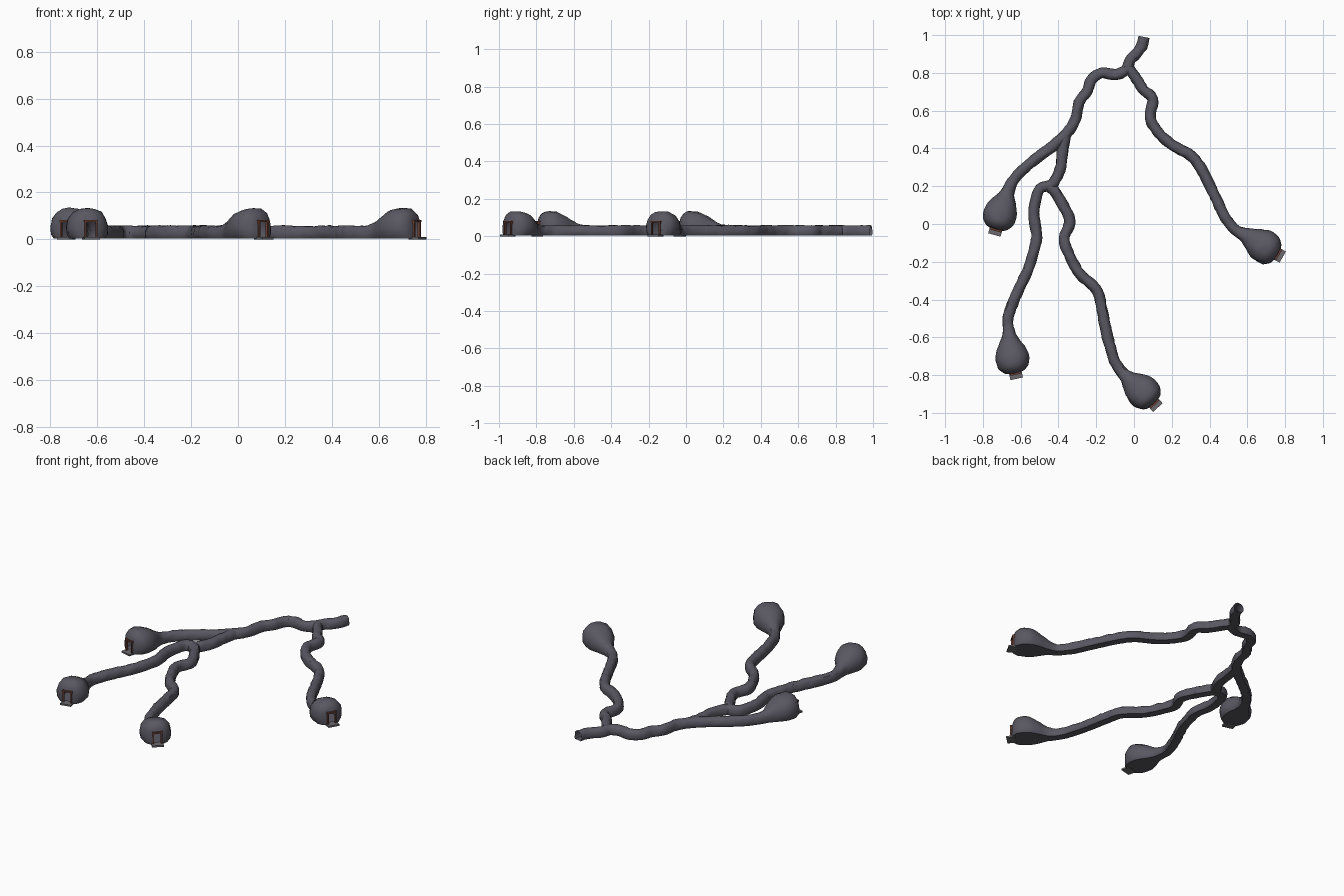
import bpy, bmesh, math
from mathutils import Vector, Matrix, noise

if "Cube" in bpy.data.objects:
    bpy.data.objects.remove(bpy.data.objects["Cube"])


def material(name, rgb):
    m = bpy.data.materials.new(name)
    m.diffuse_color = (*rgb, 1)
    m.use_nodes = True
    m.node_tree.nodes["Principled BSDF"].inputs["Base Color"].default_value = m.diffuse_color
    return m


ROCK = material("dark_rock", (0.10, 0.095, 0.12))
STONE = material("step_stone", (0.15, 0.14, 0.15))
WOOD = material("red_wood", (0.16, 0.055, 0.035))

# Arched cross-section with a flat floor (half width 1, height 1)
HALF = [(0.82, 0), (0.97, 0.14), (1.0, 0.4), (0.91, 0.66), (0.68, 0.87), (0.35, 0.98)]
SECTION = HALF + [(0, 1)] + [(-x, z) for x, z in reversed(HALF)] + [(0, 0)]

# Chamber profile: distance from chamber centre, half width, height
CHAMBER = [(-0.17, 0.029, 0.055), (-0.13, 0.035, 0.064), (-0.095, 0.05, 0.085),
           (-0.06, 0.073, 0.108), (-0.025, 0.087, 0.124), (0.01, 0.09, 0.131),
           (0.04, 0.083, 0.130), (0.062, 0.068, 0.118), (0.075, 0.050, 0.100),
           (0.082, 0.028, 0.075)]


def spline(points, step=0.016):
    """Catmull-Rom path resampled at an even step."""
    p = [Vector(q) for q in points]
    p = [2 * p[0] - p[1]] + p + [2 * p[-1] - p[-2]]
    dense = []
    for a, b, c, d in zip(p, p[1:], p[2:], p[3:]):
        for i in range(24):
            t = i / 24
            dense.append(0.5 * (2 * b + (c - a) * t + (2 * a - 5 * b + 4 * c - d) * t * t
                                + (3 * b - a - 3 * c + d) * t ** 3))
    dense.append(p[-2])
    out, run = [dense[0]], 0
    for a, b in zip(dense, dense[1:]):
        run += (b - a).length
        if run >= step:
            out.append(b)
            run = 0
    if (out[-1] - dense[-1]).length > 0.004:
        out.append(dense[-1])
    return out


def size_at(s):
    if s <= CHAMBER[0][0]:
        return CHAMBER[0][1:]
    for (a, w0, h0), (b, w1, h1) in zip(CHAMBER, CHAMBER[1:]):
        if s <= b:
            t = (s - a) / (b - a)
            return w0 + (w1 - w0) * t, h0 + (h1 - h0) * t
    return CHAMBER[-1][1:]


def tunnel(name, points, door=None):
    """Rocky tube along a path; with a door direction the end swells into a chamber."""
    path = spline(points)
    stations = [(q, None) for q in path]
    if door:
        centre, d = Vector(points[-1]), Vector(door).normalized()
        stations += [(centre + d * s, s) for s in (0.02, 0.04, 0.054, 0.066, 0.075, 0.082)]
    pos = [q for q, s in stations]
    dist = [0]
    for a, b in zip(pos, pos[1:]):
        dist.append(dist[-1] + (b - a).length)
    end = dist[len(path) - 1]
    bm = bmesh.new()
    rings = []
    for i, q in enumerate(pos):
        t = (pos[min(i + 1, len(pos) - 1)] - pos[max(i - 1, 0)]).normalized()
        side = Vector((t.y, -t.x))
        w, h = size_at(dist[i] - end) if door else (0.029, 0.055)
        ring = []
        for x, z in SECTION:
            co = Vector((q.x + side.x * x * w, q.y + side.y * x * w, z * h))
            n = noise.noise(co * 28) * 0.004 + noise.noise(co * 75) * 0.0025
            k = 1 + n / w
            ring.append(bm.verts.new((q.x + side.x * x * w * k, q.y + side.y * x * w * k,
                                      z * (h + n) + 0.003)))
        rings.append(ring)
    for a, b in zip(rings, rings[1:]):
        for j in range(len(a)):
            k = (j + 1) % len(a)
            bm.faces.new((a[j], a[k], b[k], b[j]))
    bmesh.ops.recalc_face_normals(bm, faces=bm.faces)
    finish(bm, name, ROCK, True)


def finish(bm, name, mat, smooth=False):
    me = bpy.data.meshes.new(name)
    bm.to_mesh(me)
    bm.free()
    me.materials.append(mat)
    ob = bpy.data.objects.new(name, me)
    bpy.context.collection.objects.link(ob)
    if smooth:
        bpy.ops.object.select_all(action='DESELECT')
        ob.select_set(True)
        bpy.context.view_layer.objects.active = ob
        bpy.ops.object.shade_smooth_by_angle(angle=math.radians(40))


def boxes(name, centre, direction, parts, mat):
    """Boxes given as (centre, size) with local x across and y outward."""
    d = Vector(direction).normalized()
    place = Matrix.Translation((centre[0], centre[1], 0)) @ \
        Matrix.Rotation(math.atan2(d.y, d.x) - math.pi / 2, 4, 'Z')
    bm = bmesh.new()
    for c, s in parts:
        bmesh.ops.create_cube(bm, size=1, matrix=place @ Matrix.Translation(c)
                              @ Matrix.Diagonal((*s, 1)))
    finish(bm, name, mat)


# Entrance and shared passages
fork, left_fork, low_fork = (-0.035, 0.825), (-0.375, 0.46), (-0.455, 0.195)
tunnel("entrance_tunnel", [(0.055, 0.99), (0.045, 0.95), (0.02, 0.91), (-0.02, 0.87), fork,
       (-0.065, 0.80), (-0.11, 0.79), (-0.17, 0.80), (-0.22, 0.77), (-0.25, 0.70),
       (-0.29, 0.645), (-0.31, 0.555), (-0.34, 0.50), left_fork])
tunnel("middle_tunnel", [(-0.36, 0.48), (-0.38, 0.37), (-0.39, 0.29), (-0.425, 0.22), low_fork])

# Branches that end in chambers: path ending at chamber centre, door direction
branches = {
    "west": ([(-0.35, 0.485), left_fork, (-0.445, 0.40), (-0.52, 0.345), (-0.59, 0.285),
              (-0.645, 0.22), (-0.675, 0.15), (-0.71, 0.05)], (-0.27, -1)),
    "southwest": ([(-0.435, 0.205), (-0.465, 0.2), (-0.5, 0.185), (-0.52, 0.13), (-0.53, 0.04),
                   (-0.515, -0.06), (-0.535, -0.16), (-0.56, -0.24), (-0.61, -0.345),
                   (-0.645, -0.425), (-0.667, -0.50), (-0.66, -0.6), (-0.645, -0.71)], (0.22, -1)),
    "south": ([low_fork, (-0.425, 0.18), (-0.385, 0.115), (-0.34, 0.015), (-0.37, -0.08),
               (-0.34, -0.17), (-0.285, -0.265), (-0.20, -0.345), (-0.175, -0.425),
               (-0.155, -0.53), (-0.13, -0.635), (-0.095, -0.74), (-0.04, -0.81),
               (0.05, -0.89)], (0.75, -0.8)),
    "east": ([(-0.04, 0.84), (0.005, 0.78), (0.05, 0.71), (0.10, 0.66), (0.085, 0.565),
              (0.125, 0.49), (0.20, 0.42), (0.305, 0.36), (0.365, 0.275), (0.42, 0.165),
              (0.48, 0.04), (0.535, -0.03), (0.60, -0.065), (0.69, -0.12)], (0.88, -0.5)),
}
for side, (path, door) in branches.items():
    tunnel(side + "_tunnel_and_chamber", path, door)
    # Doorway: wooden posts and lintel, plus a stone doorstep
    boxes(side + "_door_frame", path[-1], door,
          [((-0.024, 0.083, 0.042), (0.008, 0.012, 0.068)),
           ((0.024, 0.083, 0.042), (0.008, 0.012, 0.068)),
           ((0, 0.083, 0.078), (0.060, 0.014, 0.009))], WOOD)
    boxes(side + "_doorstep", path[-1], door,
          [((0, 0.087, 0.005), (0.068, 0.05, 0.010))], STONE)
